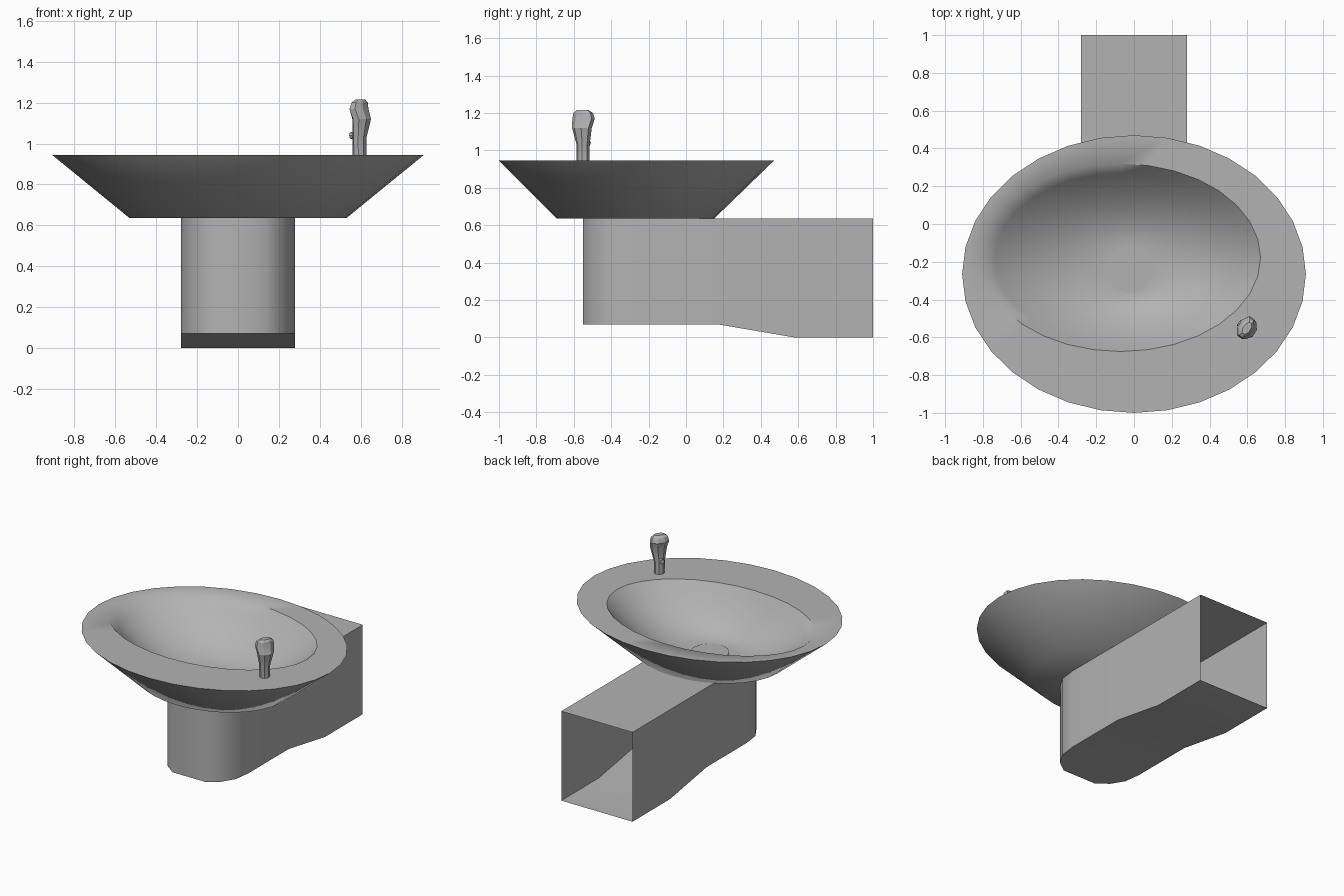
import bpy, bmesh, math
from mathutils import Vector

if "Cube" in bpy.data.objects:
    bpy.data.objects.remove(bpy.data.objects["Cube"])

N = 32
grey = bpy.data.materials.new("mid_grey")
grey.diffuse_color = (0.45, 0.45, 0.45, 1)
grey.use_nodes = True
grey.node_tree.nodes["Principled BSDF"].inputs["Base Color"].default_value = grey.diffuse_color


def ellipse(cx, cy, rx, ry, z, n=N):
    return [Vector((cx + rx * math.cos(2 * math.pi * i / n),
                    cy + ry * math.sin(2 * math.pi * i / n), z)) for i in range(n)]


def make_object(name, bm, angle):
    bmesh.ops.recalc_face_normals(bm, faces=bm.faces)
    mesh = bpy.data.meshes.new(name)
    bm.to_mesh(mesh)
    bm.free()
    mesh.materials.append(grey)
    ob = bpy.data.objects.new(name, mesh)
    bpy.context.collection.objects.link(ob)
    bpy.ops.object.select_all(action='DESELECT')
    ob.select_set(True)
    bpy.context.view_layer.objects.active = ob
    bpy.ops.object.shade_smooth_by_angle(angle=math.radians(angle))
    return ob


def loft(name, rings, angle, cap_start=True, cap_end=True):
    bm = bmesh.new()
    loops = [[bm.verts.new(p) for p in r] for r in rings]
    for a, b in zip(loops, loops[1:]):
        n = len(a)
        for i in range(n):
            j = (i + 1) % n
            bm.faces.new((a[i], a[j], b[j], b[i]))
    if cap_start:
        bm.faces.new(loops[0][::-1])
    if cap_end:
        bm.faces.new(loops[-1])
    return make_object(name, bm, angle)


# Bowl: flat bottom, flared wall, flat rim, off-centre basin down to the drain
drain = (-0.02, -0.24, 0.123, 0.123)
lip = (-0.07, -0.178, 0.74, 0.497)
rings = [ellipse(0, -0.27, 0.53, 0.42, 0.635), ellipse(0, -0.265, 0.91, 0.735, 0.945)]
steps = 9
for s in range(steps + 1):
    k = 1 - s / steps
    dims = [d + (l - d) * k for d, l in zip(drain, lip)]
    rings.append(ellipse(*dims, 0.945 - 0.285 * (1 - k ** 1.9)))
bowl = loft("basin_bowl", rings, 65)

# Basin lip is crisp on the right and front, soft at the back left
for e in bowl.data.edges:
    a, b = e.vertices
    if 2 * N <= min(a, b) and max(a, b) < 3 * N:
        mid = (bowl.data.vertices[a].co + bowl.data.vertices[b].co) / 2
        e.use_edge_sharp = mid.x > 0 or mid.y < -0.47

# Drain cover: thin raised disc
loft("drain_cover", [ellipse(-0.02, -0.24, 0.123, 0.123, 0.655),
                     ellipse(-0.02, -0.24, 0.123, 0.123, 0.665)], 30)

# Wall bracket: open at the back, rounded front corners, stepped underside
sections = [(0.28, 1.0, 0), (0.28, 0.58, 0), (0.28, 0.17, 0.07), (0.28, -0.28, 0.07),
            (0.265, -0.40, 0.07), (0.21, -0.49, 0.07), (0.13, -0.55, 0.07)]
loft("wall_bracket", [[Vector((-x, y, z)), Vector((x, y, z)), Vector((x, y, 0.635)),
                       Vector((-x, y, 0.635))] for x, y, z in sections], 40, cap_start=False)

# Spout: low-poly stem and broad flat head turned towards the basin
base = Vector((0.595, -0.55, 0))
out = Vector((-0.84, 0.54, 0)).normalized()
side = Vector((-out.y, out.x, 0))


def spout_ring(z, shift, depth, width, n=8):
    ring = []
    for i in range(n):
        a = 2 * math.pi * (i + 0.5) / n
        ring.append(base + out * (shift + depth * math.cos(a))
                    + side * width * math.sin(a) + Vector((0, 0, z)))
    return ring


loft("spout", [spout_ring(*r) for r in (
    (0.94, 0, 0.034, 0.035), (1.03, 0, 0.034, 0.036), (1.12, -0.012, 0.044, 0.056),
    (1.17, 0.004, 0.042, 0.066), (1.2, 0, 0.034, 0.058), (1.215, -0.004, 0.02, 0.036))], 20)

# Push button on the stem, facing the basin
up = Vector((0, 0, 1))
button = []
for dist, r in ((0.02, 0.017), (0.05, 0.017)):
    button.append([base + up * 1.04 + out * dist + side * r * math.cos(i * math.pi / 4)
                   + up * r * math.sin(i * math.pi / 4) for i in range(8)])
loft("push_button", button, 30)
